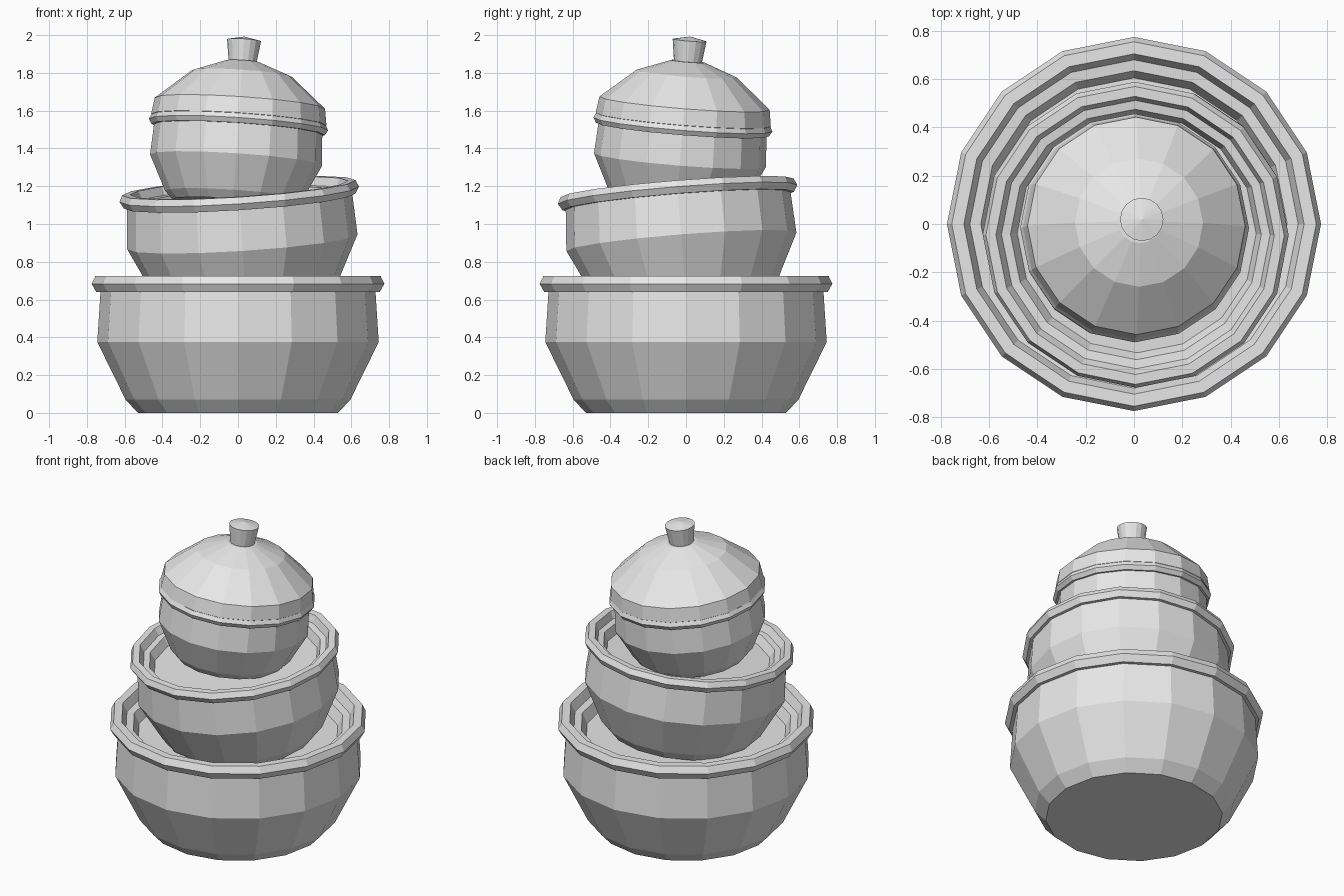
import bpy, bmesh, math
from mathutils import Vector, Matrix

cube = bpy.data.objects.get("Cube")
if cube:
    bpy.data.objects.remove(cube, do_unlink=True)

SIDES = 16

grey = bpy.data.materials.new("plain_grey")
grey.use_nodes = True
COLOUR = (0.8, 0.8, 0.8, 1.0)
grey.diffuse_color = COLOUR
grey.node_tree.nodes["Principled BSDF"].inputs["Base Color"].default_value = COLOUR


def lathe(name, profile, matrix):
    """Turn a (radius, height) profile around z; radius 0 closes to a point."""
    bm = bmesh.new()
    rings = []
    for r, z in profile:
        if r == 0:
            rings.append([bm.verts.new((0, 0, z))] * SIDES)
        else:
            angles = [math.tau * i / SIDES for i in range(SIDES)]
            rings.append([bm.verts.new((r * math.cos(a), r * math.sin(a), z)) for a in angles])
    for low, high in zip(rings, rings[1:]):
        for i in range(SIDES):
            j = (i + 1) % SIDES
            corners = dict.fromkeys((low[i], low[j], high[j], high[i]))
            bm.faces.new(list(corners))
    bmesh.ops.recalc_face_normals(bm, faces=bm.faces)
    mesh = bpy.data.meshes.new(name)
    bm.to_mesh(mesh)
    bm.free()
    mesh.materials.append(grey)
    obj = bpy.data.objects.new(name, mesh)
    obj.matrix_world = matrix
    bpy.context.collection.objects.link(obj)
    return obj


def placed(origin, lean):
    """Stand a part at origin with its axis leaning by (x, y) per unit height."""
    axis = Vector((lean[0], lean[1], 1))
    turn = Vector((0, 0, 1)).rotation_difference(axis).to_matrix().to_4x4()
    return Matrix.Translation(origin) @ turn


# Bowl: flat base, belly, bevelled rim, stepped inside, shallow floor
BOWL = [(0, 0), (0.53, 0), (0.595, 0.07), (0.745, 0.375), (0.728, 0.64),
        (0.75, 0.64), (0.775, 0.683), (0.755, 0.725), (0.705, 0.725),
        (0.68, 0.67), (0.635, 0.665), (0.605, 0.6), (0, 0.6)]

# Lid: straight side, faceted dome
LID = [(0.45, 0.43), (0.465, 0.445), (0.452, 0.532), (0.266, 0.69), (0.09, 0.755), (0, 0.76)]

# Knob: flared stem with a low cap
KNOB = [(0, 0.745), (0.073, 0.745), (0.09, 0.868), (0, 0.887)]

STACK = [
    ("bottom_bowl", 1.0, (0, 0, 0), (0, 0)),
    ("middle_bowl", 0.82, (0.043, 0, 0.6), (-0.065, -0.08)),
    ("top_bowl", 0.613, (-0.025, -0.05, 1.11), (0.066, 0.08)),
]
for name, size, origin, lean in STACK:
    place = placed(origin, lean)
    lathe(name, [(r * size, z * size) for r, z in BOWL], place)

# The lid and knob follow the tilt of the top bowl
lathe("lid", LID, place)
lathe("lid_knob", KNOB, place)
